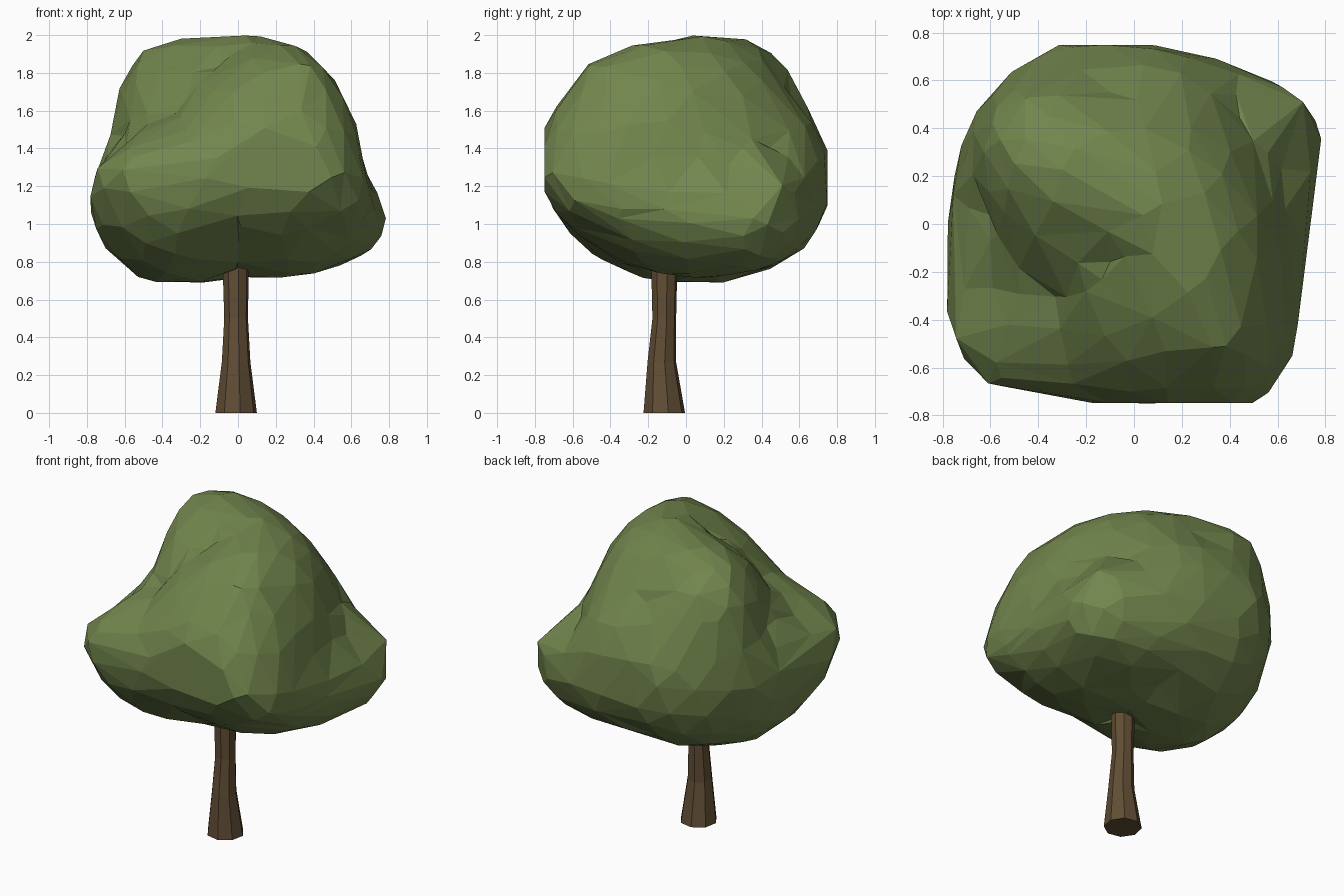
import bpy, bmesh, math
from mathutils import Vector

if "Cube" in bpy.data.objects:
    bpy.data.objects.remove(bpy.data.objects["Cube"])


def finish(bm, name, color):
    bmesh.ops.recalc_face_normals(bm, faces=bm.faces)
    mesh = bpy.data.meshes.new(name)
    bm.to_mesh(mesh)
    bm.free()
    obj = bpy.data.objects.new(name, mesh)
    bpy.context.collection.objects.link(obj)
    mat = bpy.data.materials.new(name + "_color")
    mat.diffuse_color = (*color, 1)
    mat.use_nodes = True
    mat.node_tree.nodes["Principled BSDF"].inputs["Base Color"].default_value = mat.diffuse_color
    mesh.materials.append(mat)
    return obj


def solve(a, b):
    # Gaussian elimination with pivoting
    n = len(b)
    m = [row[:] + [v] for row, v in zip(a, b)]
    for i in range(n):
        p = max(range(i, n), key=lambda r: abs(m[r][i]))
        m[i], m[p] = m[p], m[i]
        for r in range(i + 1, n):
            f = m[r][i] / m[i][i]
            for c in range(i, n + 1):
                m[r][c] -= f * m[i][c]
    x = [0.0] * n
    for i in reversed(range(n)):
        x[i] = (m[i][n] - sum(m[i][c] * x[c] for c in range(i + 1, n))) / m[i][i]
    return x


# Trunk: eight-sided, flared at the foot
bm = bmesh.new()
rings = []
for z, r, cx, cy in [(0, .112, -.01, -.115), (.27, .077, -.01, -.128),
                     (.5, .064, -.01, -.115), (.76, .07, -.012, -.115),
                     (.785, .058, -.012, -.115)]:
    rings.append([bm.verts.new((cx + r * math.cos(math.tau * (k + .25) / 8),
                                cy + r * math.sin(math.tau * (k + .25) / 8), z))
                  for k in range(8)])
for lo, hi in zip(rings, rings[1:]):
    for k in range(8):
        bm.faces.new((lo[k], lo[(k + 1) % 8], hi[(k + 1) % 8], hi[k]))
bm.faces.new(rings[0])
bm.faces.new(rings[-1])
finish(bm, "trunk", (.12, .075, .035))

# Canopy: ball pulled through a few landmark points, then reduced to large facets
landmarks = [
    # crest running from back left to front right
    (-.46, .51, 1.83), (-.51, .26, 1.91), (-.61, .36, 1.74), (-.28, .38, 1.95),
    (.05, .05, 2.0), (.25, -.25, 1.95), (.40, -.50, 1.84), (.25, -.63, 1.69),
    # hollow on the left flank
    (-.60, .04, 1.46), (-.33, -.30, 1.58), (-.58, -.28, 1.42), (-.30, -.52, 1.52),
    (-.10, -.15, 1.83),
    # right and back flanks
    (.54, -.25, 1.70), (.52, .18, 1.54), (.61, .25, 1.31), (.65, -.30, 1.33),
    (.65, -.02, 1.30), (.52, -.62, 1.53), (.19, .50, 1.67), (.44, .44, 1.40),
    (.21, .63, 1.50), (-.10, .54, 1.69), (-.51, .60, 1.46),
    # girdle
    (-.62, -.66, 1.30), (-.75, -.48, 1.29), (-.20, -.74, 1.29), (.51, -.745, 1.26),
    (.64, -.59, 1.13), (.69, -.33, 1.06), (.745, .02, 1.03), (.78, .38, .98),
    (.71, .51, 1.20), (.48, .63, 1.17), (.03, .75, 1.25), (-.30, .75, 1.28),
    (-.76, .10, 1.24), (-.78, -.34, 1.13), (.10, -.72, 1.13),
    # underside
    (-.60, -.52, .98), (0, -.50, .92), (.45, -.45, .95), (-.55, .05, .735),
    (-.30, .08, .69), (0, -.12, .765), (.43, .20, .765), (.62, .42, .83),
    (.10, .66, .92), (-.40, .60, .93), (.06, .28, .765),
]
center = Vector((0, 0, 1.3))
offsets = [Vector(p) - center for p in landmarks]
dirs = [o.normalized() for o in offsets]
weights = solve([[(a - b).length for b in dirs] for a in dirs],
                [o.length for o in offsets])

bm = bmesh.new()
bmesh.ops.create_icosphere(bm, subdivisions=5, radius=1)
for v in bm.verts:
    d = v.co.normalized()
    v.co = center + d * sum(w * (d - e).length for w, e in zip(weights, dirs))
    # keep the crown inside its overall extents
    v.co.x = max(-.78, min(.78, v.co.x))
    v.co.y = max(-.75, min(.75, v.co.y))
    v.co.z = max(.69, min(2.0, v.co.z))
canopy = finish(bm, "canopy", (.17, .24, .075))
facets = canopy.modifiers.new("facets", 'DECIMATE')
facets.ratio = 400 / len(canopy.data.polygons)
